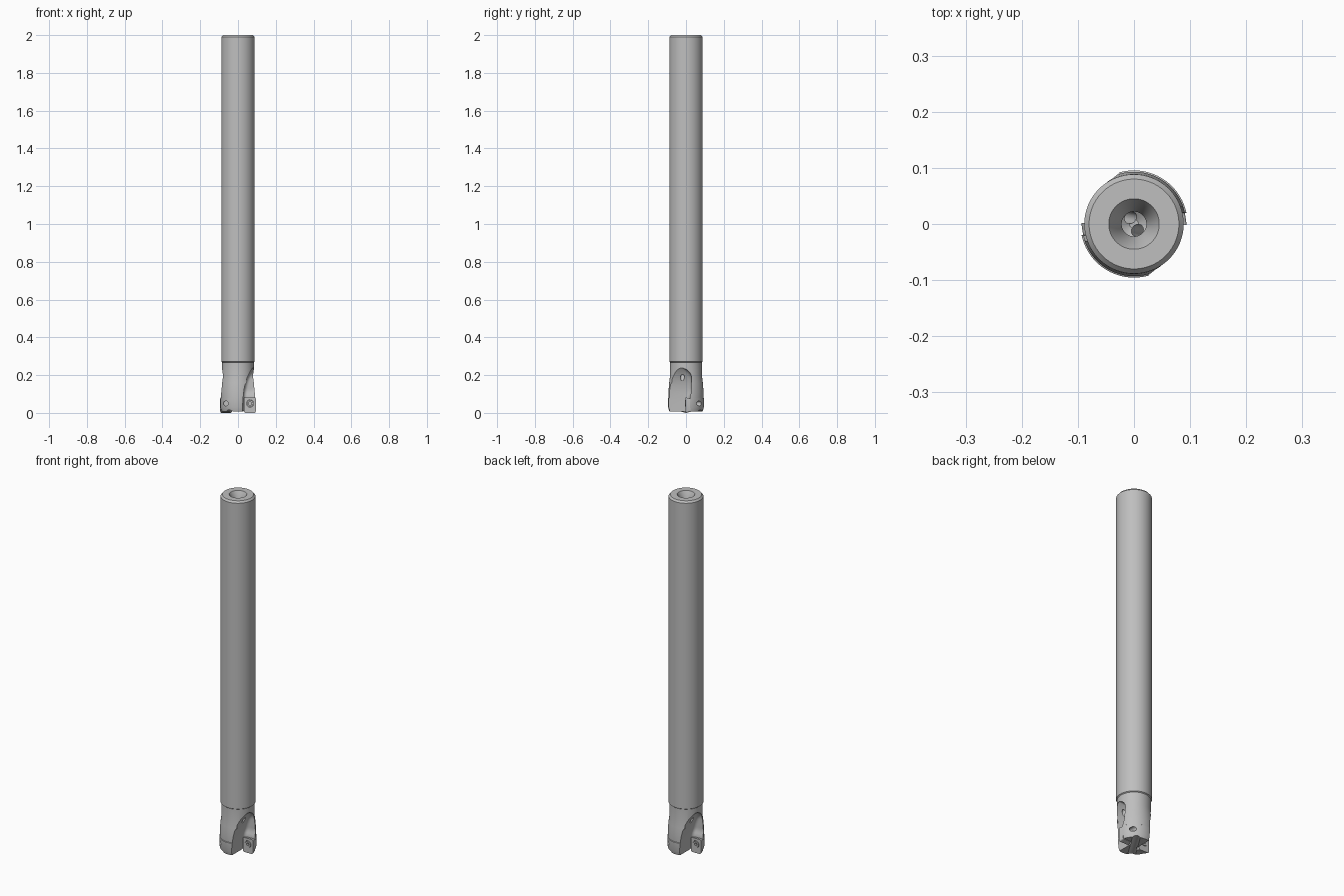
import bpy, bmesh, math
from mathutils import Vector, Matrix

if "Cube" in bpy.data.objects:
    bpy.data.objects.remove(bpy.data.objects["Cube"])

steel = bpy.data.materials.new("plain steel grey")
steel.diffuse_color = (0.52, 0.52, 0.52, 1)
steel.use_nodes = True
steel.node_tree.nodes["Principled BSDF"].inputs["Base Color"].default_value = steel.diffuse_color


def make(name, bm, helper=False):
    bmesh.ops.recalc_face_normals(bm, faces=bm.faces)
    me = bpy.data.meshes.new(name)
    bm.to_mesh(me)
    bm.free()
    ob = bpy.data.objects.new(name, me)
    bpy.context.collection.objects.link(ob)
    me.materials.append(steel)
    ob.hide_render = helper
    ob.hide_viewport = False
    return ob


def loft(bm, loops, close=False):
    rings = [[bm.verts.new(p) for p in lp] for lp in loops]
    n = len(rings[0])
    pairs = list(zip(rings, rings[1:] + rings[:1])) if close else list(zip(rings, rings[1:]))
    for a, b in pairs:
        for i in range(n):
            j = (i + 1) % n
            bm.faces.new((a[i], a[j], b[j], b[i]))
    if not close:
        bm.faces.new(rings[0])
        bm.faces.new(rings[-1])


def circle(r, z, n):
    return [(r * math.cos(2 * math.pi * i / n), r * math.sin(2 * math.pi * i / n), z) for i in range(n)]


def lathe(name, profile, n=96, helper=False):
    bm = bmesh.new()
    loft(bm, [circle(r, z, n) for r, z in profile])
    return make(name, bm, helper)


def rod(name, a, b, r, n=24, turn=0, helper=True):
    a, b = Vector(a), Vector(b)
    bm = bmesh.new()
    rot = (b - a).to_track_quat('Z', 'Y').to_matrix().to_4x4()
    loft(bm, [circle(r, 0, n), circle(r, (b - a).length, n)])
    bm.transform(Matrix.Rotation(turn, 4, 'Z') @ Matrix.Translation(a) @ rot)
    return make(name, bm, helper)


def cut(ob, cutter):
    m = ob.modifiers.new("cut", 'BOOLEAN')
    m.operation = 'DIFFERENCE'
    m.solver = 'EXACT'
    m.object = cutter
    bpy.context.view_layer.objects.active = ob
    bpy.ops.object.modifier_apply(modifier=m.name)
    bpy.data.objects.remove(cutter)


def smooth(ob):
    bpy.ops.object.select_all(action='DESELECT')
    ob.select_set(True)
    bpy.context.view_layer.objects.active = ob
    bpy.ops.object.shade_smooth_by_angle(angle=math.radians(28))


# Shank, neck and flared head in one turned body with a countersunk bore
body = lathe("cutter_body", [
    (0.088, 0.008), (0.0945, 0.03), (0.0955, 0.078), (0.0925, 0.08),
    (0.093, 0.11), (0.089, 0.16), (0.084, 0.20), (0.0835, 0.267),
    (0.0885, 0.271), (0.0885, 1.99), (0.08, 2.0),
    (0.045, 2.0), (0.022, 1.955), (0.022, 0.33), (0.008, 0.32)])


# Chip gullet: inner wall leans outward with height, back wall holds the insert
def gullet(turn):
    rows = []
    steps = 24
    for k in range(steps + 1):
        z = -0.02 + 0.258 * k / steps
        t = max(z, 0) / 0.238
        xi = 0.022 + 0.014 * t + 0.042 * t ** 4
        top = max(0.0, (z - 0.18) / 0.058)
        w = 0.052 * math.sqrt(max(0.01, 1 - top * top))
        s = min(1, max(0, (z - 0.085) / 0.03))
        yb = -0.022 + w - 0.01 * (1 - s)
        ya = -0.022 - w - 0.09 * max(0, 1 - t * 1.45)
        c = min(0.02, 0.45 * (yb - ya))
        pts = [(0.16, ya), (xi, ya)]
        pts += [(xi + c - c * math.cos(a), yb - c + c * math.sin(a))
                for a in (i * math.pi / 10 for i in range(6))]
        pts.append((0.16, yb))
        rows.append([(x, y, z) for x, y in pts])
    bm = bmesh.new()
    loft(bm, rows)
    bmesh.ops.triangulate(bm, faces=bm.faces)
    bm.transform(Matrix.Rotation(turn, 4, 'Z'))
    return make("gullet_cutter", bm, True)


# Cutting insert: bevelled plate with a screw hole
def insert(turn, side):
    bm = bmesh.new()
    bmesh.ops.create_cube(bm, size=1)
    for v in bm.verts:
        front = v.co.y < 0
        v.co = Vector((0.063 + v.co.x * (0.062 if front else 0.054),
                       -0.002 if front else 0.024,
                       0.041 + v.co.z * (0.082 if front else 0.07)))
    edges = [e for e in bm.edges if abs(e.verts[0].co.y - e.verts[1].co.y) > 0.01]
    bmesh.ops.bevel(bm, geom=edges, offset=0.007, segments=4, affect='EDGES', profile=0.5)
    bm.transform(Matrix.Rotation(turn, 4, 'Z'))
    ob = make("cutting_insert_" + side, bm)
    cut(ob, rod("hole", (0.064, -0.02, 0.05), (0.064, 0.04, 0.05), 0.019, 32, turn))
    smooth(ob)
    # Screw head with a six-sided socket
    sc = rod("clamp_screw_" + side, (0.064, -0.005, 0.05), (0.064, 0.024, 0.05), 0.017, 32, turn, False)
    cut(sc, rod("socket", (0.064, -0.02, 0.05), (0.064, 0.008, 0.05), 0.009, 6, turn))
    smooth(sc)


for turn, side in ((0, "right"), (math.pi, "left")):
    cut(body, gullet(turn))
    # Screw hole through the flank behind the insert
    cut(body, rod("flank_hole", (0.064, 0.035, 0.05), (0.064, 0.13, 0.05), 0.013, 24, turn))
    # Coolant channel from the bore into the gullet
    cut(body, rod("coolant", (0.0, -0.010, 0.345), (0.064, -0.022, 0.14), 0.011, 24, turn))
    insert(turn, side)

# Shallow notch across the end face
notch = rod("notch", (-0.12, 0.0, -0.012), (0.12, 0.0, -0.012), 0.028, 24, math.radians(58))
cut(body, notch)
smooth(body)
